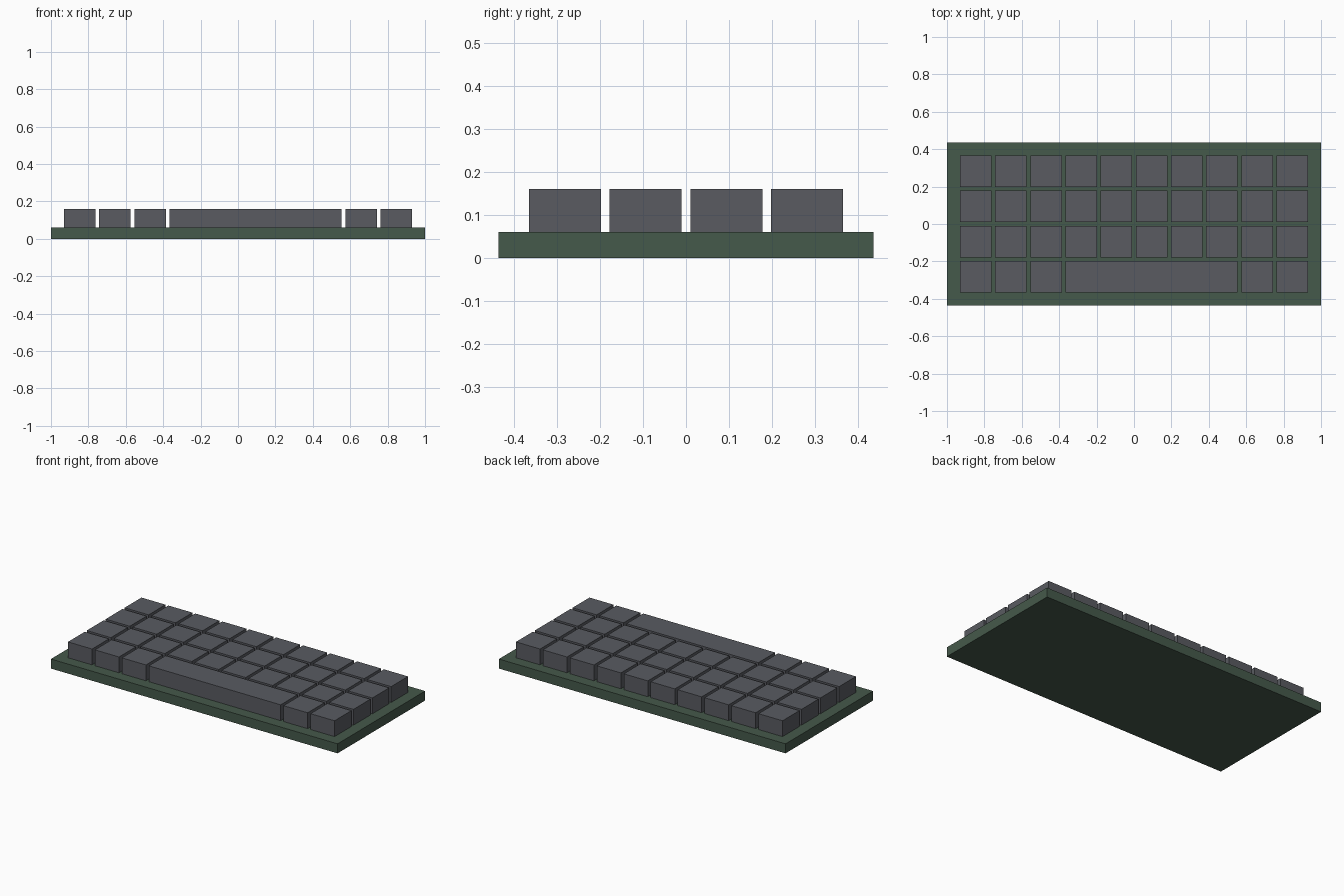
import bpy

if "Cube" in bpy.data.objects:
    bpy.data.objects.remove(bpy.data.objects["Cube"])

PITCH, GAP = 0.188, 0.02
COLS, ROWS = 10, 4
BASE_H, KEY_H = 0.06, 0.10
X0 = -(COLS * PITCH - GAP) / 2
Y0 = -(ROWS * PITCH - GAP) / 2


def material(name, color):
    mat = bpy.data.materials.new(name)
    mat.diffuse_color = (*color, 1)
    mat.use_nodes = True
    mat.node_tree.nodes["Principled BSDF"].inputs["Base Color"].default_value = mat.diffuse_color
    return mat


def box(name, x0, x1, y0, y1, z0, z1, mat):
    bpy.ops.mesh.primitive_cube_add(
        size=1, location=((x0 + x1) / 2, (y0 + y1) / 2, (z0 + z1) / 2))
    ob = bpy.context.object
    ob.name = name
    ob.scale = (x1 - x0, y1 - y0, z1 - z0)
    bpy.ops.object.transform_apply(location=False, rotation=False, scale=True)
    ob.data.materials.append(mat)
    return ob


green = material("base_green", (0.06, 0.10, 0.07))
grey = material("key_grey", (0.10, 0.105, 0.12))


def key(name, col, row, span=1):
    x, y = X0 + col * PITCH, Y0 + row * PITCH
    box(name, x, x + span * PITCH - GAP, y, y + PITCH - GAP,
        BASE_H, BASE_H + KEY_H, grey)


# base plate
box("base_plate", -1, 1, -0.436, 0.436, 0, BASE_H, green)

# key grid, with the wide space bar replacing five keys of the front row
for row in range(ROWS):
    for col in range(COLS):
        if row == 0 and 3 <= col <= 7:
            continue
        key(f"key_row{row + 1}_col{col + 1}", col, row)
key("space_bar", 3, 0, span=5)
